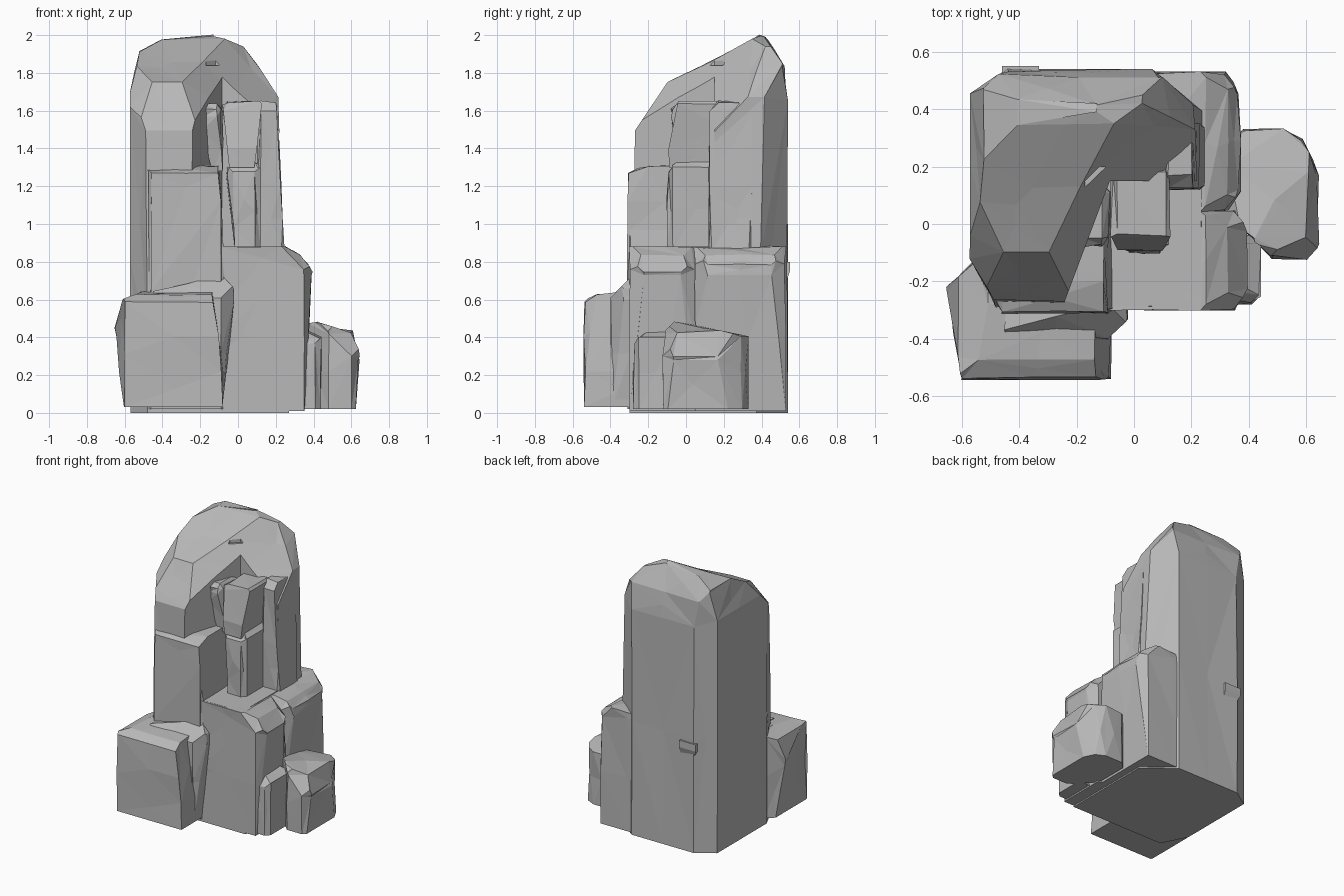
import bpy, bmesh, random
from mathutils import Matrix, Vector

random.seed(4)
default_cube = bpy.data.objects.get("Cube")
if default_cube:
    bpy.data.objects.remove(default_cube, do_unlink=True)

# Directions as the model itself sees them
LEFT, BACK, UP = Matrix.Identity(3)
RIGHT, FRONT, DOWN = -LEFT, -BACK, -UP

# One grey stone colour
stone = bpy.data.materials.new("grey_stone")
stone.use_nodes = True
shade = 0.48
grey = (shade, shade, shade, 1)
stone.diffuse_color = grey
stone.node_tree.nodes["Principled BSDF"].inputs["Base Color"].default_value = grey


def block(x, y, z, chamfer=0.0):
    """Start a stone as a box between the given limits, chamfered except at its foot."""
    low, high = Vector((x[0], y[0], z[0])), Vector((x[1], y[1], z[1]))
    size = Matrix.Diagonal(high - low).to_4x4()
    bm = bmesh.new()
    bmesh.ops.create_cube(bm, size=1, matrix=Matrix.Translation((low + high) / 2) @ size)
    if chamfer:
        middle = (low.z + high.z) / 2
        upper = [e for e in bm.edges if any(v.co.z > middle for v in e.verts)]
        bmesh.ops.bevel(bm, geom=upper, offset=chamfer, segments=1,
                        affect='EDGES', clamp_overlap=True)
    return bm


def slice_off(bm, facing, x=0.0, y=0.0, z=0.0):
    """Split away everything beyond a plane through the point, and close the cut."""
    geometry = bm.verts[:] + bm.edges[:] + bm.faces[:]
    bmesh.ops.bisect_plane(bm, geom=geometry, plane_co=(x, y, z),
                           plane_no=facing.normalized(), clear_outer=True)
    rim = [e for e in bm.edges if e.is_boundary]
    bmesh.ops.holes_fill(bm, edges=rim, sides=0)


def finish(bm, name, rough=0.012, long_edge=0.3):
    """Break long edges into uneven facets and turn the stone into an object."""
    bmesh.ops.triangulate(bm, faces=bm.faces[:])
    if rough:
        corners = set(bm.verts)
        foot = min(v.co.z for v in bm.verts)
        long_edges = [e for e in bm.edges if e.calc_length() > long_edge]
        bmesh.ops.subdivide_edges(bm, edges=long_edges, cuts=1)
        bm.normal_update()
        for vert in bm.verts:
            if vert not in corners and vert.co.z > foot + rough:
                vert.co += vert.normal * random.uniform(-rough, rough / 3)
        bmesh.ops.triangulate(bm, faces=bm.faces[:])
    bmesh.ops.recalc_face_normals(bm, faces=bm.faces[:])
    mesh = bpy.data.meshes.new(name)
    bm.to_mesh(mesh)
    bm.free()
    mesh.materials.append(stone)
    ob = bpy.data.objects.new(name, mesh)
    bpy.context.collection.objects.link(ob)
    return ob


def carve(target, cutter):
    """Subtract the cutter from the target, then discard the cutter."""
    cutter.hide_render = True
    modifier = target.modifiers.new("carve", 'BOOLEAN')
    modifier.operation, modifier.solver, modifier.object = 'DIFFERENCE', 'EXACT', cutter
    depsgraph = bpy.context.evaluated_depsgraph_get()
    target.data = bpy.data.meshes.new_from_object(target.evaluated_get(depsgraph))
    target.modifiers.clear()
    bpy.data.objects.remove(cutter, do_unlink=True)


# Tall monolith: upright corners first
bm = block(x=(-.57, .28), y=(-.3, .54), z=(0, 2))
slice_off(bm, RIGHT * 2 + FRONT, x=-.57, y=-.12)
slice_off(bm, RIGHT * 2 + BACK * 3, x=-.5, y=.5)
slice_off(bm, LEFT * 4 + BACK * 5, x=.2, y=.43)
slice_off(bm, LEFT * 30 + UP, x=.22, z=1.5)
slice_off(bm, FRONT * 40 + UP, y=-.28, z=1.2)
# Crown: front slope, both flanks, rear edge and the two front diagonals
slice_off(bm, FRONT * 3 + UP * 2, y=-.27, z=1.5)
slice_off(bm, FRONT + UP * 2, y=.35, z=1.98)
slice_off(bm, LEFT * 3 + UP * 2, x=.21, z=1.68)
slice_off(bm, LEFT + UP * 3, x=-.13, z=2)
slice_off(bm, RIGHT + UP * 12, x=-.13, z=2)
slice_off(bm, RIGHT + UP * 2, x=-.4, z=1.98)
slice_off(bm, RIGHT * 5 + UP, x=-.57, z=1.7)
slice_off(bm, BACK * 9 + UP, y=.54, z=1.65)
slice_off(bm, BACK * 5 + UP * 3, y=.42, z=2)
slice_off(bm, LEFT + FRONT + UP, y=.14, z=1.7)
slice_off(bm, RIGHT + FRONT + UP, x=-.53, z=1.78)
monolith = finish(bm, "monolith")

# Open niche in the front corner, and a small crack above it
bm = block(x=(-.4, .5), y=(-.5, .15), z=(.88, 2.2))
slice_off(bm, RIGHT * 8 + BACK * 3, x=-.17, y=-.08)
carve(monolith, finish(bm, "niche_cutter", rough=0))
bm = block(x=(-.17, -.1), y=(.08, .2), z=(1.84, 2.2))
slice_off(bm, RIGHT + BACK, x=-.15, y=.17)
carve(monolith, finish(bm, "crack_cutter", rough=0))

# Ledge slab in front of the monolith
bm = block(x=(-.48, -.07), y=(-.31, .1), z=(.02, 1.31), chamfer=.02)
slice_off(bm, LEFT * 15 + UP, x=-.1, z=1.27)
slice_off(bm, FRONT + UP * 3, y=-.2, z=1.31)
finish(bm, "front_slab")

# Weathered columns standing in the niche
bm = block(x=(-.06, .12), y=(-.1, .2), z=(.86, 1.33), chamfer=.03)
slice_off(bm, RIGHT * 9 + DOWN, x=-.06, z=1.25)
slice_off(bm, FRONT + UP, y=-.08, z=1.3)
finish(bm, "lower_column")

bm = block(x=(-.08, .13), y=(-.09, .2), z=(1.3, 1.65), chamfer=.02)
slice_off(bm, FRONT * 5 + UP, y=-.09, z=1.4)
slice_off(bm, RIGHT * 9 + DOWN, x=-.08, z=1.6)
slice_off(bm, LEFT * 9 + DOWN, x=.12, z=1.6)
finish(bm, "upper_column")

bm = block(x=(-.21, -.08), y=(-.08, .14), z=(1.28, 1.64), chamfer=.03)
slice_off(bm, RIGHT * 4 + DOWN, x=-.21, z=1.57)
slice_off(bm, FRONT * 6 + DOWN, y=-.08, z=1.57)
finish(bm, "side_column")

bm = block(x=(.1, .25), y=(.12, .35), z=(.86, 1.65), chamfer=.02)
slice_off(bm, LEFT * 20 + UP, x=.24, z=1)
slice_off(bm, FRONT + UP, y=.14, z=1.62)
finish(bm, "back_pillar")

# Base: two matching shoulders with a crevice between them
for name, near, far, reach in (("front_shoulder", -.3, .05, .4), ("back_shoulder", .04, .53, .37)):
    bm = block(x=(-.1, reach), y=(near, far), z=(.01, .88))
    slice_off(bm, LEFT * 15 + DOWN, x=reach, z=.73)
    slice_off(bm, LEFT + UP * 2, x=.25, z=.88)
    slice_off(bm, LEFT * 4 + UP * 3, x=.33, z=.84)
    for side, edge in ((FRONT, near), (BACK, far)):
        slice_off(bm, LEFT * 3 + side * 2, x=reach - .05, y=edge)
        slice_off(bm, LEFT + side + UP, x=.32, y=edge, z=.79)
    finish(bm, name)

# Square boulder at the front, with a wedge bridging it to the base
bm = block(x=(-.65, -.08), y=(-.54, -.12), z=(.03, .65))
slice_off(bm, RIGHT * 6 + FRONT, x=-.6, y=-.54)
slice_off(bm, RIGHT + BACK, x=-.65, y=-.22)
slice_off(bm, RIGHT * 8 + DOWN, x=-.65, z=.4)
slice_off(bm, RIGHT * 4 + UP, x=-.65, z=.45)
slice_off(bm, RIGHT + UP * 2, x=-.53, z=.64)
slice_off(bm, FRONT + UP * 12, y=-.4, z=.64)
slice_off(bm, FRONT * 2 + UP * 3, y=-.54, z=.59)
slice_off(bm, LEFT * 8 + UP, x=-.09, z=.3)
finish(bm, "front_boulder")

bm = block(x=(-.45, -.02), y=(-.4, -.25), z=(.03, .74))
slice_off(bm, FRONT + UP, y=-.3, z=.71)
slice_off(bm, LEFT + FRONT, x=-.07, y=-.38)
slice_off(bm, RIGHT + UP * 4, x=-.1, z=.73)
slice_off(bm, LEFT + UP, x=-.03, z=.67)
slice_off(bm, LEFT * 9 + DOWN, x=-.02, z=.6)
finish(bm, "boulder_wedge")

# Round boulder and small stone beside the base
bm = block(x=(.33, .65), y=(-.12, .33), z=(.02, .48), chamfer=.05)
slice_off(bm, LEFT + UP * 4, x=.42, z=.48)
slice_off(bm, BACK + UP * 5, y=0, z=.47)
slice_off(bm, LEFT * 10 + DOWN, x=.65, z=.28)
slice_off(bm, LEFT * 3 + UP, x=.65, z=.3)
slice_off(bm, LEFT * 2 + BACK, x=.65, y=.17)
slice_off(bm, LEFT + BACK * 2, x=.56, y=.31)
slice_off(bm, LEFT + FRONT * 2 + UP, x=.56, y=-.1, z=.38)
slice_off(bm, RIGHT + FRONT, x=.44, y=-.08)
finish(bm, "side_boulder", rough=.015)

bm = block(x=(.32, .44), y=(-.28, -.04), z=(.02, .45), chamfer=.03)
slice_off(bm, LEFT + UP * 2, x=.36, z=.44)
slice_off(bm, FRONT + UP, y=-.25, z=.4)
finish(bm, "small_stone")

# Little spur on the rear wall
bm = block(x=(-.46, -.33), y=(.45, .55), z=(.58, .8))
slice_off(bm, BACK * 3 + DOWN, y=.55, z=.75)
slice_off(bm, RIGHT * 2 + DOWN, x=-.46, z=.74)
finish(bm, "rear_spur", rough=0)
